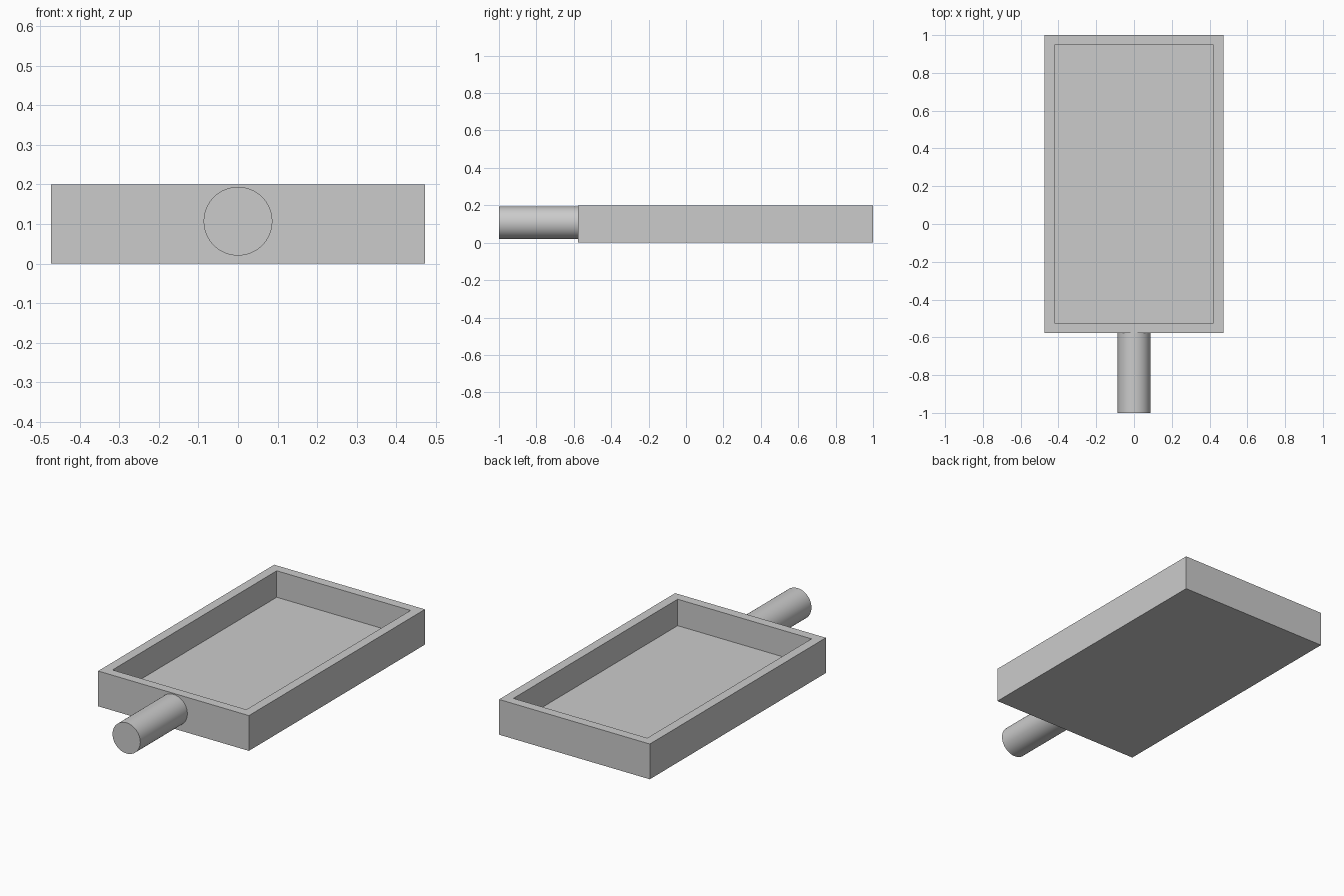
import bpy
import bmesh
import math

cube = bpy.data.objects.get("Cube")
if cube:
    bpy.data.objects.remove(cube, do_unlink=True)

GREY = (0.6, 0.6, 0.6, 1.0)
grey = bpy.data.materials.new("plain grey")
grey.use_nodes = True
grey.diffuse_color = GREY
grey.node_tree.nodes["Principled BSDF"].inputs["Base Color"].default_value = GREY

HALF_WIDTH, HEIGHT = 0.473, 0.2
FRONT, BACK = -0.578, 1.0
WALL, FLOOR = 0.053, 0.05

# Tray: a box whose top is inset into a rim and sunk to the floor
bm = bmesh.new()
bmesh.ops.create_cube(bm, size=1)
bmesh.ops.scale(bm, vec=(2 * HALF_WIDTH, BACK - FRONT, HEIGHT), verts=bm.verts)
bmesh.ops.translate(bm, vec=(0, (FRONT + BACK) / 2, HEIGHT / 2), verts=bm.verts)
top = max(bm.faces, key=lambda f: f.calc_center_median().z)
bmesh.ops.inset_region(bm, faces=[top], thickness=WALL, use_even_offset=True)
sunk = bmesh.ops.extrude_face_region(bm, geom=[top])["geom"]
bmesh.ops.translate(bm, vec=(0, 0, FLOOR - HEIGHT),
                    verts=[v for v in sunk if isinstance(v, bmesh.types.BMVert)])
if top.is_valid:
    bmesh.ops.delete(bm, geom=[top], context="FACES_ONLY")
bmesh.ops.recalc_face_normals(bm, faces=bm.faces)
mesh = bpy.data.meshes.new("tray")
bm.to_mesh(mesh)
bm.free()
mesh.materials.append(grey)
tray = bpy.data.objects.new("tray", mesh)
bpy.context.collection.objects.link(tray)

# Handle: round bar that meets the front wall
bpy.ops.mesh.primitive_cylinder_add(
    vertices=64, radius=0.087, depth=FRONT + 1,
    location=(0, (FRONT - 1) / 2, 0.107), rotation=(math.pi / 2, 0, 0))
handle = bpy.context.object
handle.name = "handle"
handle.data.materials.append(grey)
bpy.ops.object.shade_smooth_by_angle(angle=math.radians(30))
